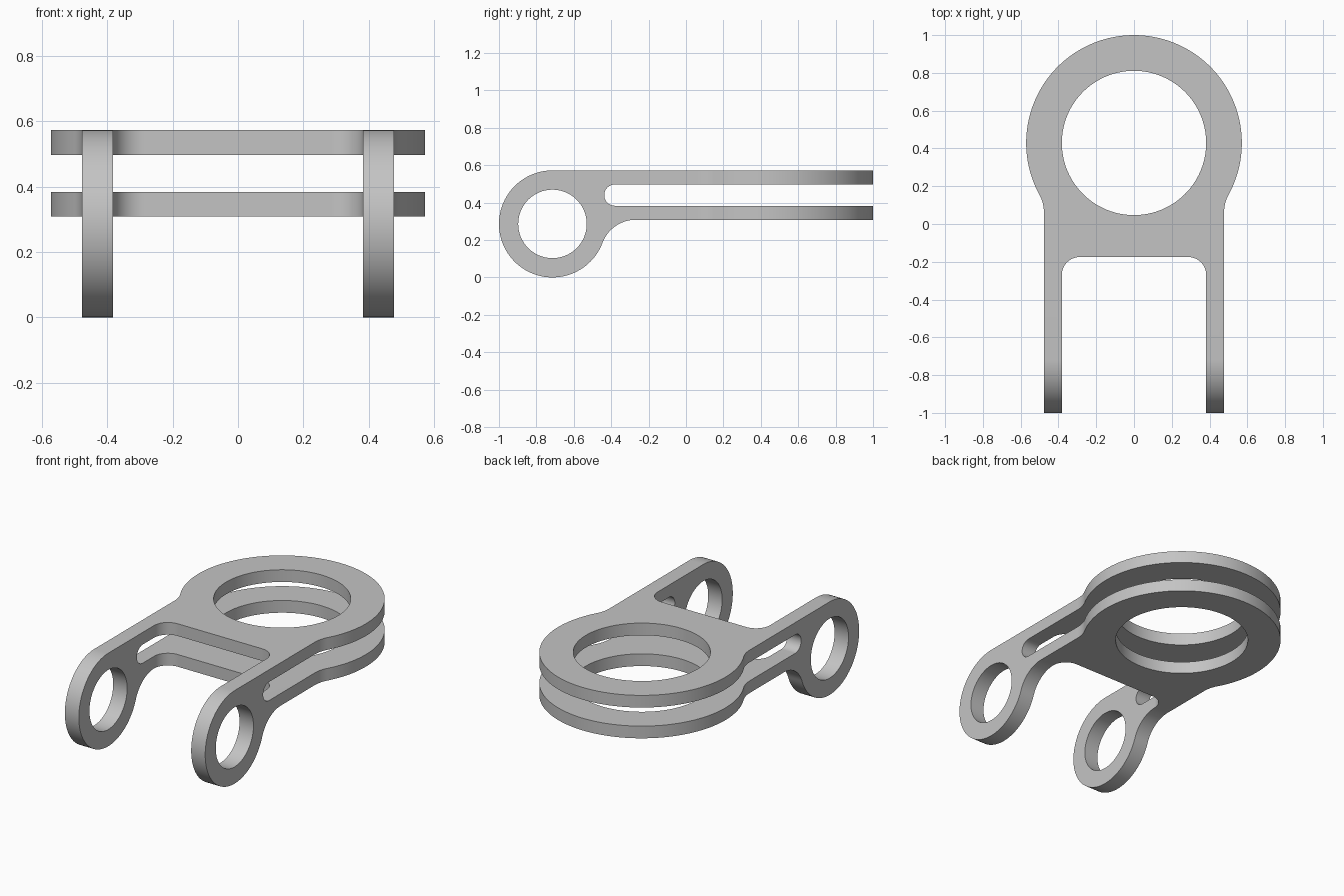
import bpy, bmesh
from math import sin, cos, atan2, pi, radians
from mathutils import Matrix

if "Cube" in bpy.data.objects:
    bpy.data.objects.remove(bpy.data.objects["Cube"])

grey = bpy.data.materials.new("plain grey")
grey.use_nodes = True
COLOUR = (0.55, 0.55, 0.55, 1)
grey.diffuse_color = COLOUR
grey.node_tree.nodes["Principled BSDF"].inputs["Base Color"].default_value = COLOUR


def arc(centre, r, a0, a1):
    n = max(8, int(abs(a1 - a0) / radians(3)))
    return [(centre[0] + r * cos(a0 + (a1 - a0) * i / n),
             centre[1] + r * sin(a0 + (a1 - a0) * i / n)) for i in range(n + 1)]


def extruded(name, loops, depth, matrix):
    """Solid prism from a closed outline; further loops become holes."""
    curve = bpy.data.curves.new(name, "CURVE")
    curve.dimensions, curve.fill_mode, curve.extrude = "2D", "BOTH", depth
    for loop in loops:
        spline = curve.splines.new("POLY")
        spline.points.add(len(loop) - 1)
        for p, (u, v) in zip(spline.points, loop):
            p.co = (u, v, 0, 1)
        spline.use_cyclic_u = True
    temp = bpy.data.objects.new(name, curve)
    bpy.context.collection.objects.link(temp)
    bpy.context.view_layer.update()
    mesh = bpy.data.meshes.new_from_object(
        temp.evaluated_get(bpy.context.evaluated_depsgraph_get()))
    bpy.data.objects.remove(temp)
    bm = bmesh.new()
    bm.from_mesh(mesh)
    bmesh.ops.remove_doubles(bm, verts=bm.verts, dist=1e-4)
    bmesh.ops.transform(bm, matrix=matrix, verts=bm.verts)
    bmesh.ops.recalc_face_normals(bm, faces=bm.faces)
    bm.to_mesh(mesh)
    bm.free()
    mesh.materials.clear()
    mesh.materials.append(grey)
    obj = bpy.data.objects.new(name, mesh)
    bpy.context.collection.objects.link(obj)
    return obj


BLEND = 0.19            # concave fillet radius

# Plan outline: big ring, blended into two straight arms
ring, ring_r = (0, 0.429), 0.571
arm_out, arm_in, corner = 0.477, 0.382, 0.095
bx = arm_out + BLEND
by = ring[1] - ((ring_r + BLEND) ** 2 - bx ** 2) ** 0.5
a = atan2(ring[1] - by, bx)
right_blend = arc((bx, by), BLEND, pi, pi - a)
left_blend = [(-x, y) for x, y in reversed(right_blend)]
cx, cy = arm_in - corner, -0.175 - corner
plan = ([(arm_in, -1.1), (arm_out, -1.1)] + right_blend
        + arc(ring, ring_r, -a, pi + a)[1:-1] + left_blend
        + [(-arm_out, -1.1), (-arm_in, -1.1)]
        + arc((-cx, cy), corner, pi, pi / 2)
        + arc((cx, cy), corner, pi / 2, 0))
plan_hole = arc(ring, arm_in, 0, 2 * pi)[:-1]

# Side outline: eyelet, blended into two plates parted by a round-ended slot
eye, eye_r = (-0.714, 0.286), 0.286
low, slot_low, slot_high, top = 0.308, 0.383, 0.497, 0.572
sz = low - BLEND
sy = eye[0] + ((eye_r + BLEND) ** 2 - (eye[1] - sz) ** 2) ** 0.5
b = atan2(eye[1] - sz, sy - eye[0])
slot_r = (slot_high - slot_low) / 2
side = ([(1.1, low)] + arc((sy, sz), BLEND, pi / 2, pi - b)
        + arc(eye, eye_r, -b, -1.5 * pi)[1:]
        + [(1.1, top), (1.1, slot_high)]
        + arc((-0.38, slot_low + slot_r), slot_r, pi / 2, 1.5 * pi)
        + [(1.1, slot_low)])
side_hole = arc(eye, 0.183, 0, 2 * pi)[:-1]

# The bracket is the overlap of both prisms
to_side = Matrix(((0, 0, 1, 0), (1, 0, 0, 0), (0, 1, 0, 0), (0, 0, 0, 1)))
bracket = extruded("clevis_bracket", [plan, plan_hole], 0.9, Matrix.Identity(4))
cutter = extruded("side_profile_cutter", [side, side_hole], 0.8, to_side)
mod = bracket.modifiers.new("side profile", "BOOLEAN")
mod.operation, mod.solver, mod.object = "INTERSECT", "EXACT", cutter

bpy.ops.object.select_all(action="DESELECT")
bpy.context.view_layer.objects.active = bracket
bracket.select_set(True)
bpy.ops.object.modifier_apply(modifier=mod.name)
bpy.data.objects.remove(cutter)
bpy.ops.object.shade_smooth_by_angle(angle=radians(30))
